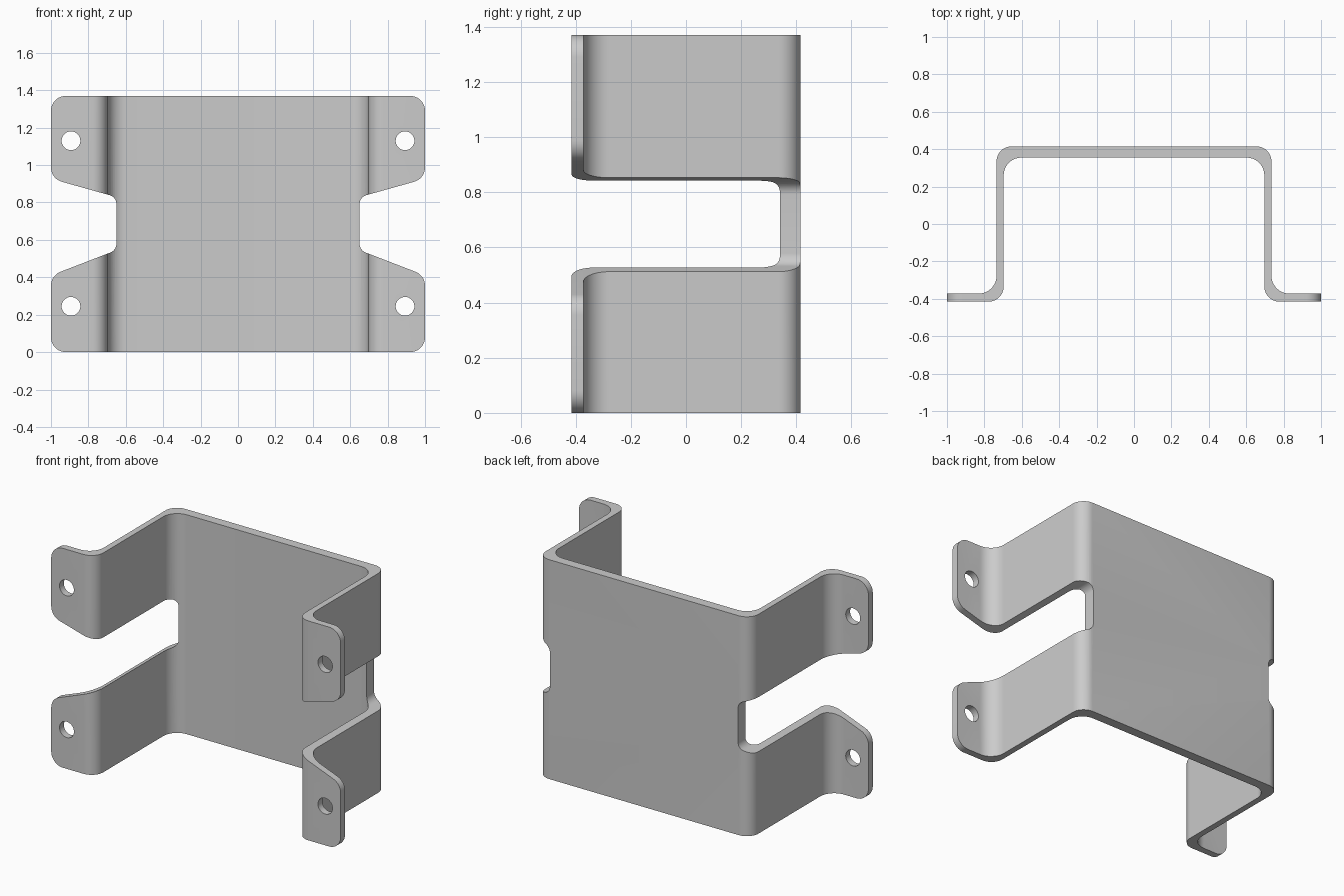
import bpy, bmesh, math
from mathutils import Vector

if "Cube" in bpy.data.objects:
    bpy.data.objects.remove(bpy.data.objects["Cube"])

STEPS = 10


def rounded(points):
    """Turn (x, y, radius) corners into a polygon with rounded corners."""
    out = []
    n = len(points)
    for i, (x, y, r) in enumerate(points):
        p = Vector((x, y))
        if r == 0:
            out.append(p)
            continue
        a = (Vector(points[i - 1][:2]) - p).normalized()
        b = (Vector(points[(i + 1) % n][:2]) - p).normalized()
        half = a.angle(b) / 2
        center = p + (a + b).normalized() * (r / math.sin(half))
        start = p + a * (r / math.tan(half)) - center
        end = p + b * (r / math.tan(half)) - center
        sweep = math.atan2(start.x * end.y - start.y * end.x, start.dot(end))
        for k in range(STEPS + 1):
            t = sweep * k / STEPS
            c, s = math.cos(t), math.sin(t)
            out.append(center + Vector((start.x * c - start.y * s,
                                        start.x * s + start.y * c)))
    return out


def prism(name, polygon, to_3d, depth):
    """Extrude a polygon into a solid."""
    bm = bmesh.new()
    face = bm.faces.new([bm.verts.new(to_3d(p)) for p in polygon])
    res = bmesh.ops.extrude_face_region(bm, geom=[face])
    verts = [v for v in res["geom"] if isinstance(v, bmesh.types.BMVert)]
    bmesh.ops.translate(bm, verts=verts, vec=depth)
    bmesh.ops.recalc_face_normals(bm, faces=bm.faces)
    mesh = bpy.data.meshes.new(name)
    bm.to_mesh(mesh)
    bm.free()
    obj = bpy.data.objects.new(name, mesh)
    bpy.context.collection.objects.link(obj)
    return obj


def boolean(obj, cutter, operation):
    mod = obj.modifiers.new(operation, "BOOLEAN")
    mod.operation = operation
    mod.solver = "EXACT"
    mod.object = cutter
    bpy.context.view_layer.objects.active = obj
    bpy.ops.object.modifier_apply(modifier=mod.name)
    bpy.data.objects.remove(cutter)


def mirrored(points):
    return points + [(-x, y, r) for x, y, r in reversed(points)]


# Bent sheet: hat-shaped section, drawn long and trimmed by the outline
section = mirrored([(0.735, 0.415, 0.08), (0.735, -0.372, 0.095),
                    (1.1, -0.372, 0), (1.1, -0.415, 0),
                    (0.697, -0.415, 0.08), (0.697, 0.355, 0.095)])
bracket = prism("bent_bracket", rounded(section),
                lambda p: (p.x, p.y, -0.1), (0, 0, 1.6))

# Front outline with rounded mounting tabs and side slots
outline = mirrored([(1, 0, 0.08), (1, 0.41, 0.08), (0.65, 0.545, 0.05),
                    (0.65, 0.829, 0.05), (1, 0.927, 0.08), (1, 1.37, 0.08)])
outline_cutter = prism("outline_cutter", rounded(outline),
                       lambda p: (p.x, -0.6, p.y), (0, 1.2, 0))
boolean(bracket, outline_cutter, "INTERSECT")

# Screw holes in the four tabs
for x in (-0.893, 0.893):
    for z in (0.245, 1.13):
        circle = [Vector((x + 0.05 * math.cos(math.tau * i / 40),
                          z + 0.05 * math.sin(math.tau * i / 40)))
                  for i in range(40)]
        hole = prism("hole_cutter", circle, lambda p: (p.x, -0.5, p.y), (0, 0.2, 0))
        boolean(bracket, hole, "DIFFERENCE")

# Plain grey metal
grey = bpy.data.materials.new("grey metal")
grey.diffuse_color = (0.6, 0.6, 0.6, 1)
grey.use_nodes = True
grey.node_tree.nodes["Principled BSDF"].inputs["Base Color"].default_value = grey.diffuse_color
bracket.data.materials.clear()
bracket.data.materials.append(grey)

bpy.ops.object.select_all(action="DESELECT")
bracket.select_set(True)
bpy.context.view_layer.objects.active = bracket
bpy.ops.object.shade_smooth_by_angle(angle=math.radians(30))
